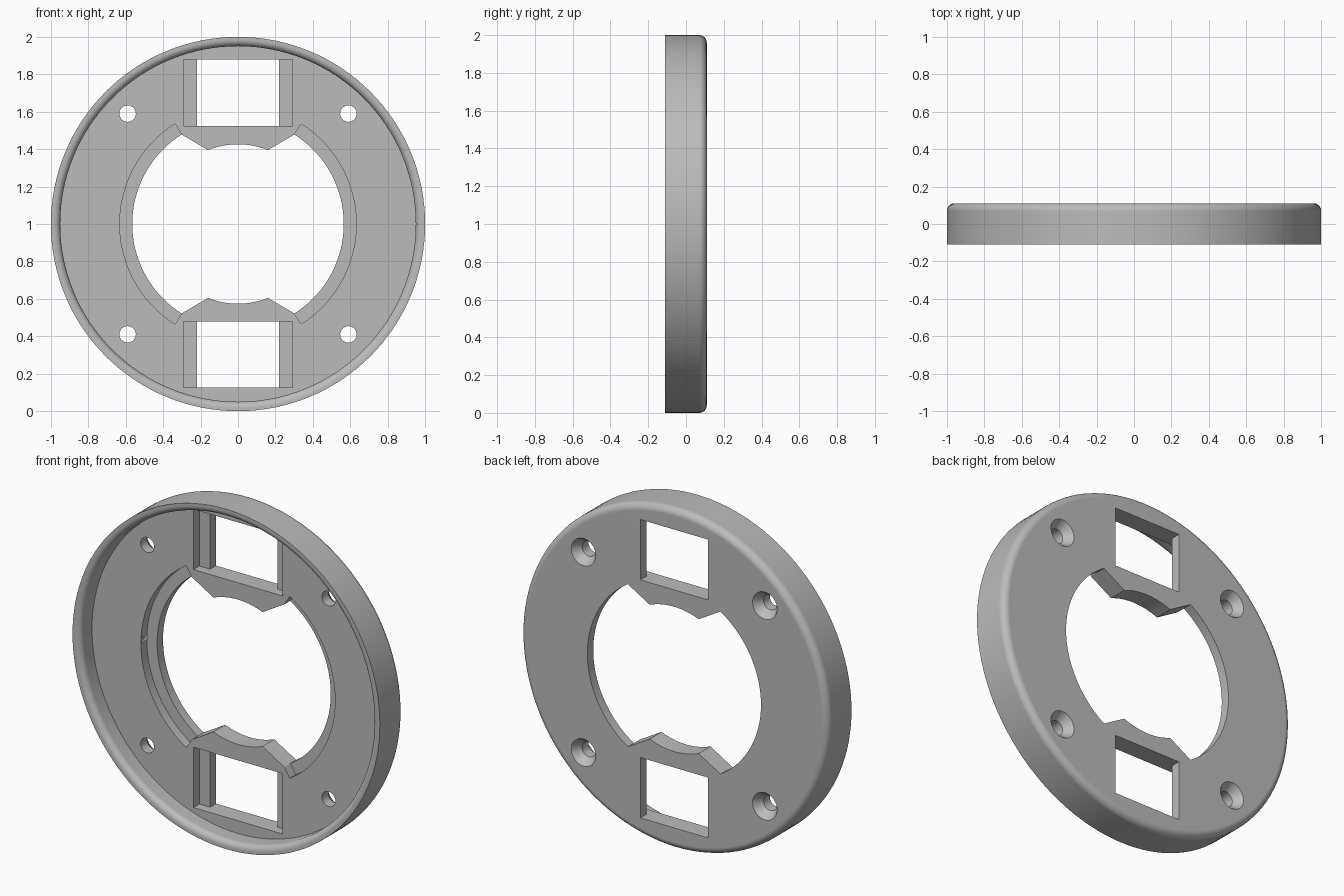
import bpy, bmesh
from math import sin, cos, pi, radians
from mathutils import Matrix, Vector

if "Cube" in bpy.data.objects:
    bpy.data.objects.remove(bpy.data.objects["Cube"])

FRONT, FLOOR, LEDGE, BACK = -0.11, 0.0, 0.055, 0.11
CENTRE = Vector((0, 0, 1))

grey = bpy.data.materials.new("plain grey")
grey.use_nodes = True
colour = (0.5, 0.5, 0.5, 1)
grey.diffuse_color = colour
grey.node_tree.nodes["Principled BSDF"].inputs["Base Color"].default_value = colour


def make_object(name, bm):
    bmesh.ops.recalc_face_normals(bm, faces=bm.faces)
    mesh = bpy.data.meshes.new(name)
    bm.to_mesh(mesh)
    bm.free()
    mesh.materials.append(grey)
    obj = bpy.data.objects.new(name, mesh)
    bpy.context.collection.objects.link(obj)
    return obj


def lathe(name, profile, steps, x=0, z=0):
    """Turn (radius, y) points, which start and end on the axis, about y."""
    bm = bmesh.new()
    verts = [bm.verts.new((r, y, 0)) for r, y in profile]
    edges = [bm.edges.new(pair) for pair in zip(verts, verts[1:])]
    bmesh.ops.spin(bm, geom=verts + edges, cent=(0, 0, 0), axis=(0, 1, 0),
                   angle=2 * pi, steps=steps)
    bmesh.ops.remove_doubles(bm, verts=bm.verts, dist=1e-5)
    bm.transform(Matrix.Translation(CENTRE + Vector((x, 0, z))))
    return make_object(name, bm)


def prism(name, outline, y0, y1):
    """Extrude an (x, z) outline along y."""
    bm = bmesh.new()
    face = bm.faces.new([bm.verts.new(CENTRE + Vector((x, y0, z))) for x, z in outline])
    moved = bmesh.ops.extrude_face_region(bm, geom=[face], use_keep_orig=True)["geom"]
    bmesh.ops.translate(bm, verts=[v for v in moved if isinstance(v, bmesh.types.BMVert)],
                        vec=(0, y1 - y0, 0))
    return make_object(name, bm)


def arc(radius, start, end, steps):
    angles = [radians(start + (end - start) * i / steps) for i in range(steps + 1)]
    return [(radius * cos(a), radius * sin(a)) for a in angles]


def box(x0, x1, z0, z1):
    return [(x0, z0), (x1, z0), (x1, z1), (x0, z1)]


def cut(target, cutter):
    bpy.context.view_layer.objects.active = target
    mod = target.modifiers.new("cut", 'BOOLEAN')
    mod.operation, mod.solver, mod.object = 'DIFFERENCE', 'EXACT', cutter
    bpy.ops.object.modifier_apply(modifier=mod.name)
    bpy.data.objects.remove(cutter)


# Dished disc: recessed front, rounded inner lip and rounded back edge
lip, fillet = 0.035, 0.04
lip_curve = [(0.95 + lip - x, FRONT + lip - y) for x, y in arc(lip, 0, 90, 6)]
back_curve = [(1 - fillet + x, BACK - fillet + y) for x, y in arc(fillet, 0, 90, 6)]
plate = lathe("ring_plate", [(0, FLOOR), (0.95, FLOOR)] + lip_curve + [(1, FRONT)]
              + back_curve + [(0, BACK)], 128)

# Central opening with two inward tabs
SPAN = 57.8
opening = []
for turn in (0, 180):
    opening += arc(0.565, turn - SPAN, turn + SPAN, 40)
    opening += arc(0.426, turn + 68, turn + 112, 14)
cut(plate, prism("opening_cutter", opening, -0.2, 0.2))

# Stepped seat along each side of the opening
for turn in (0, 180):
    seat = arc(0.632, turn - SPAN, turn + SPAN, 40) + arc(0.52, turn + SPAN, turn - SPAN, 40)
    cut(plate, prism("seat_cutter", seat, -0.05, LEDGE))

# Upper and lower windows, each with a wider front pocket
for low, high in ((0.525, 0.88), (-0.875, -0.52)):
    cut(plate, prism("window_cutter", box(-0.22, 0.22, low, high), -0.05, 0.2))
    cut(plate, prism("pocket_cutter", box(-0.29, 0.29, low, high), -0.05, LEDGE))

# Four screw holes, countersunk from the back
screw = [(0, -0.05), (0.044, -0.05), (0.044, 0.06), (0.08, BACK), (0.08, 0.15), (0, 0.15)]
for x in (-0.59, 0.59):
    for z in (-0.59, 0.59):
        cut(plate, lathe("screw_cutter", screw, 32, x, z))

# Smooth curves, crisp corners, flat large faces
bpy.ops.object.select_all(action='DESELECT')
plate.select_set(True)
bpy.context.view_layer.objects.active = plate
bpy.ops.object.shade_smooth_by_angle(angle=radians(25))
normals = plate.modifiers.new("flat_faces", 'WEIGHTED_NORMAL')
normals.keep_sharp = True
